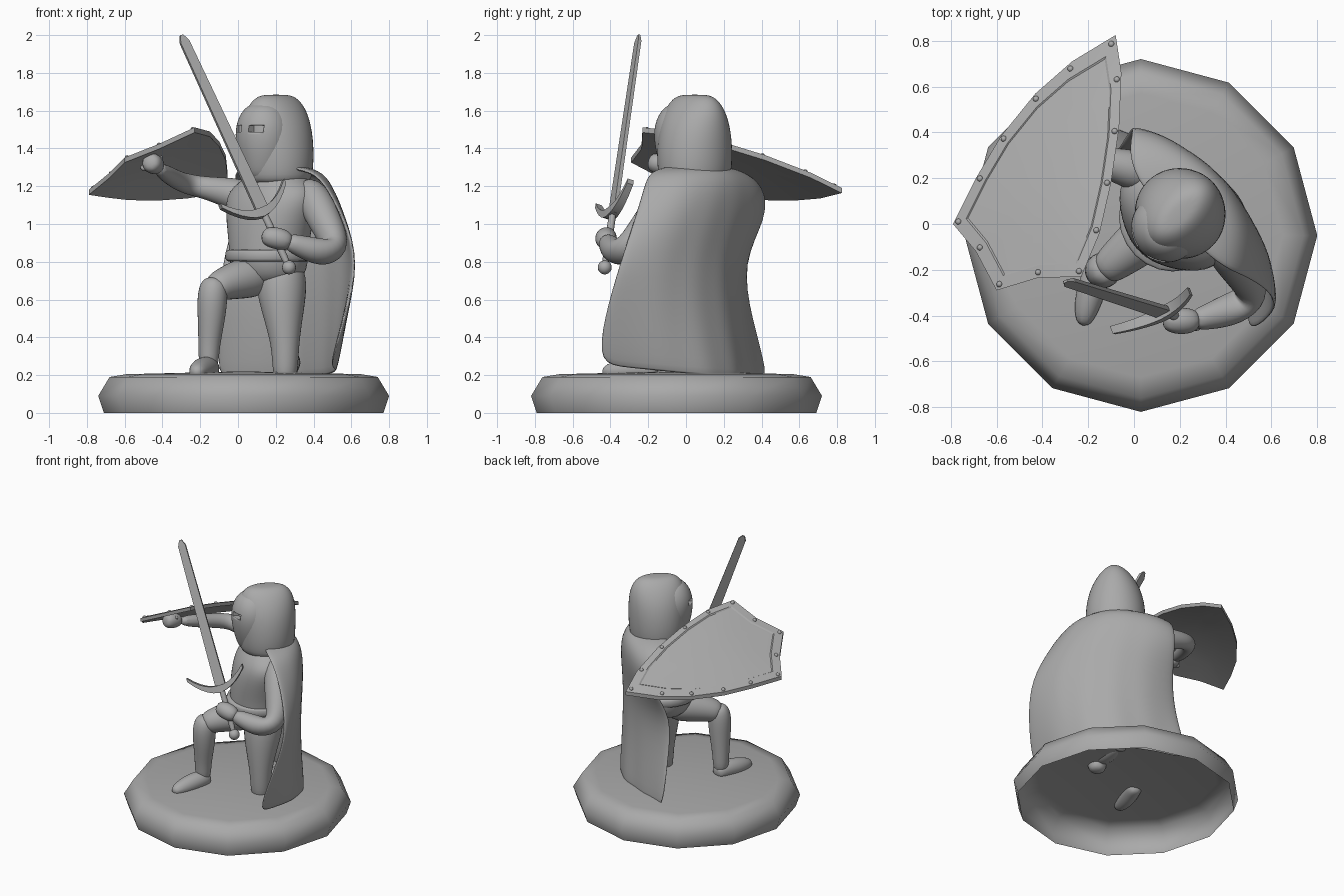
import bpy, bmesh, math
from mathutils import Vector, Matrix, Quaternion

old = bpy.data.objects.get("Cube")
if old:
    bpy.data.objects.remove(old, do_unlink=True)

stone = bpy.data.materials.new("stone_grey")
stone.use_nodes = True
GREY = (0.4, 0.4, 0.4, 1)
stone.diffuse_color = GREY
stone.node_tree.nodes["Principled BSDF"].inputs["Base Color"].default_value = GREY


def finish(name, bm, subdiv=0, angle=40, thick=0):
    """Turn a bmesh into a smooth object with optional thickness and subdivision."""
    bmesh.ops.remove_doubles(bm, verts=bm.verts, dist=0.00001)
    bmesh.ops.recalc_face_normals(bm, faces=bm.faces)
    mesh = bpy.data.meshes.new(name)
    bm.to_mesh(mesh)
    bm.free()
    ob = bpy.data.objects.new(name, mesh)
    bpy.context.collection.objects.link(ob)
    mesh.materials.append(stone)
    bpy.ops.object.select_all(action='DESELECT')
    ob.select_set(True)
    bpy.context.view_layer.objects.active = ob
    bpy.ops.object.shade_smooth_by_angle(angle=math.radians(angle))
    if thick:
        mod = ob.modifiers.new("thickness", 'SOLIDIFY')
        mod.thickness, mod.offset = thick, 0
    if subdiv:
        ob.modifiers.new("smooth", 'SUBSURF').levels = subdiv
        ob.modifiers["smooth"].render_levels = subdiv
    return ob


def skin(name, rings, closed=True, caps=True, **opts):
    """Bridge a list of equal point rows into one surface."""
    bm = bmesh.new()
    rows = [[bm.verts.new(p) for p in ring] for ring in rings]
    n = len(rows[0])
    for a, b in zip(rows, rows[1:]):
        for i in range(n if closed else n - 1):
            j = (i + 1) % n
            bm.faces.new((a[i], a[j], b[j], b[i]))
    if caps:
        bm.faces.new(rows[0])
        bm.faces.new(rows[-1])
    return finish(name, bm, **opts)


def circle(n, rx, ry):
    return [Vector((rx * math.cos(math.tau * i / n), ry * math.sin(math.tau * i / n), 0))
            for i in range(n)]


def limb(name, path, subdiv=2):
    """Round tube through (x, y, z, radius) points, carried along without twist."""
    pts = [Vector(p[:3]) for p in path]
    rings, turn, last = [], Quaternion(), Vector((0, 0, 1))
    for i, p in enumerate(path):
        way = pts[min(i + 1, len(pts) - 1)] - pts[max(i - 1, 0)]
        turn = last.rotation_difference(way) @ turn
        last = way
        rings.append([pts[i] + turn @ c for c in circle(8, p[3] * 1.08, p[3] * 1.08)])
    return skin(name, rings, subdiv=subdiv, angle=80)


def body(u, b, z):
    """Body axes (side, back, up) to world: the figure faces diagonally."""
    return Vector(((b - u) * math.sqrt(0.5), (b + u) * math.sqrt(0.5), z))


def loft(name, rings, subdiv=2):
    """Stack of ellipses (side, back, z, half width, half depth)."""
    return skin(name, [[body(u + c.x, b + c.y, z) for c in circle(12, w * 1.04, d * 1.04)]
                       for u, b, z, w, d in rings], subdiv=subdiv, angle=80)


# Hollow twelve-sided base
skin("base", [[c + Vector((0.03, -0.05, z)) for c in circle(12, r, r)]
              for r, z in ((0.74, 0), (0.77, 0.09), (0.71, 0.19), (0.62, 0.205), (0, 0.22))],
     caps=False, angle=60)

# Torso and belt
loft("torso", [(-0.1, 0.14, 0.66, 0.15, 0.13), (-0.1, 0.13, 0.76, 0.22, 0.2),
               (-0.1, 0.13, 0.88, 0.22, 0.2), (-0.1, 0.14, 1.05, 0.27, 0.2),
               (-0.1, 0.16, 1.18, 0.3, 0.18), (-0.11, 0.18, 1.26, 0.15, 0.13),
               (-0.11, 0.18, 1.32, 0.11, 0.11)])
loft("belt", [(-0.1, 0.13, z, 0.235, 0.225) for z in (0.795, 0.81, 0.855, 0.87)], subdiv=1)

# Hood and the helmet showing through its opening
HEAD = 0.175
loft("hood", [(-0.11, HEAD, z, w, d) for z, w, d in
              ((1.2, 0.17, 0.16), (1.25, 0.2, 0.19), (1.38, 0.205, 0.2), (1.52, 0.18, 0.2),
               (1.62, 0.125, 0.18), (1.675, 0.07, 0.13), (1.685, 0.03, 0.07))])
helmet = loft("helmet", [(-0.11, HEAD - 0.09, z, w, d) for z, w, d in
                         ((1.22, 0.08, 0.09), (1.3, 0.12, 0.12), (1.42, 0.155, 0.15),
                          (1.53, 0.155, 0.15), (1.61, 0.11, 0.11), (1.64, 0.06, 0.06))])

# Eye slots cut into the helmet
bm = bmesh.new()
for side in (-1, 1):
    place = Matrix.Translation(body(-0.11 + side * 0.065, HEAD - 0.22, 1.505))
    turn = Matrix.Rotation(math.radians(135), 4, 'Z')
    bmesh.ops.create_cube(bm, size=1, matrix=place @ turn @ Matrix.Diagonal((0.075, 0.09, 0.035, 1)))
slots = finish("eye_slot_cutter", bm)
slots.hide_render = True
slots.hide_viewport = True
cut = helmet.modifiers.new("eye_slots", 'BOOLEAN')
cut.operation, cut.object = 'DIFFERENCE', slots

# Cloak: rows of (z, left edge, right edge, left depth, right depth, back depth, roundness)
rows = [(1.3, -0.24, 0.02, 0.12, 0.12, 0.28, 0.7), (1.28, -0.42, 0.22, 0.14, 0.17, 0.37, 0.6),
        (1.2, -0.49, 0.3, 0.17, 0.29, 0.41, 0.6), (1.03, -0.59, 0.31, 0.2, 0.29, 0.4, 0.6),
        (0.8, -0.7, 0.27, 0.2, 0.13, 0.37, 0.7), (0.5, -0.71, 0.31, 0.08, 0.17, 0.38, 0.75),
        (0.17, -0.68, 0.4, 0.0, 0.22, 0.42, 1.0)]
cloak = []
for z, left, right, dl, dr, back, power in rows:
    row = []
    for i in range(11):
        t = i / 10
        edge = dl + (dr - dl) * t
        arch = math.sin(math.pi * t) ** power
        fold = 0.008 * math.cos(i * math.pi) * (1.3 - z)
        lift = 0.08 * (1 - t) ** 3 if z < 0.3 else 0
        row.append(body(left + (right - left) * t, edge + (back - edge) * arch + fold, z + lift))
    cloak.append(row)
skin("cloak", cloak, closed=False, caps=False, thick=0.025, subdiv=2, angle=80)

# Forward leg with planted boot
limb("right_thigh", [(0.14, 0.02, 0.74, 0.12), (0.02, -0.08, 0.71, 0.11),
                     (-0.09, -0.17, 0.68, 0.085), (-0.14, -0.21, 0.65, 0.07)])
limb("right_shin", [(-0.12, -0.19, 0.72, 0.06), (-0.135, -0.205, 0.64, 0.085), (-0.14, -0.2, 0.5, 0.075),
                    (-0.155, -0.19, 0.34, 0.055), (-0.155, -0.19, 0.22, 0.055)])
limb("right_boot", [(-0.14, -0.14, 0.23, 0.05), (-0.16, -0.21, 0.24, 0.065),
                    (-0.2, -0.33, 0.225, 0.065), (-0.225, -0.45, 0.215, 0.035)])

# Kneeling leg, shin folded back under the cloak
limb("left_thigh", [(0.22, 0.0, 0.8, 0.12), (0.23, -0.03, 0.68, 0.145), (0.24, -0.07, 0.5, 0.105),
                    (0.25, -0.09, 0.36, 0.075), (0.25, -0.09, 0.24, 0.07), (0.25, -0.09, 0.16, 0.055)])
limb("left_shin", [(0.25, -0.09, 0.27, 0.07), (0.26, 0.04, 0.27, 0.075), (0.28, 0.2, 0.26, 0.05)])
limb("left_boot", [(0.27, 0.18, 0.34, 0.05), (0.28, 0.2, 0.26, 0.05), (0.28, 0.19, 0.19, 0.035)])

# Sword arm
limb("left_arm", [(0.34, -0.02, 1.2, 0.07), (0.4, -0.1, 1.14, 0.1), (0.47, -0.2, 1.0, 0.09),
                  (0.53, -0.31, 0.86, 0.075), (0.44, -0.37, 0.845, 0.08), (0.31, -0.41, 0.89, 0.055),
                  (0.26, -0.42, 0.91, 0.045)])
limb("left_hand", [(0.29, -0.42, 0.9, 0.045), (0.21, -0.425, 0.925, 0.065), (0.12, -0.42, 0.94, 0.045)])

# Shield arm
limb("right_arm", [(0.06, 0.22, 1.13, 0.09), (-0.02, 0.24, 1.16, 0.09), (-0.16, 0.28, 1.19, 0.06),
                   (-0.27, 0.27, 1.21, 0.055), (-0.34, 0.14, 1.24, 0.05), (-0.43, -0.09, 1.3, 0.04)])
limb("right_hand", [(-0.42, -0.07, 1.3, 0.04), (-0.45, -0.14, 1.32, 0.06), (-0.47, -0.2, 1.33, 0.045)])

# Sword, built along its own axis from the pommel
pommel = Vector((0.27, -0.43, 0.77))
axis = Vector((-0.57, 0.18, 1.23))
length = axis.length
axis.normalize()
wide = Vector((0.34, 0.17, 0.13))
wide = (wide - axis * wide.dot(axis)).normalized()
flat = axis.cross(wide)
CORNERS = ((1, -1), (1, 1), (-1, 1), (-1, -1))


def sword(x, y, z):
    return pommel + wide * x + flat * y + axis * z


skin("sword_blade", [[sword(i * w, j * t, z) for i, j in CORNERS] for z, w, t in
                     ((0.31, 0.036, 0.011), (length - 0.04, 0.026, 0.009), (length, 0.009, 0.005))], angle=20)
limb("sword_grip", [(*sword(0, 0, z), 0.02) for z in (0, 0.12, 0.24, 0.36)], subdiv=1)
guard = []
for k in range(-5, 6):
    x, taper = 0.04 * k, 1 - 0.12 * abs(k)
    guard.append([sword(x - 0.015, i * (0.012 + 0.015 * taper), 0.325 + 2.8 * x * x + j * (0.005 + 0.02 * taper))
                  for i, j in CORNERS])
skin("sword_guard", guard, angle=30)
bm = bmesh.new()
bmesh.ops.create_uvsphere(bm, u_segments=16, v_segments=10, radius=0.037, matrix=Matrix.Translation(pommel))
finish("sword_pommel", bm, angle=80)

# Shield: outline, raised rim, sunken panel and rivets
outline = [(-0.08, 0.825), (-0.27, 0.71), (-0.43, 0.57), (-0.58, 0.385), (-0.69, 0.2), (-0.79, 0.0),
           (-0.69, -0.12), (-0.6, -0.29), (-0.42, -0.235), (-0.23, -0.23), (-0.15, -0.04),
           (-0.1, 0.18), (-0.065, 0.42), (-0.055, 0.66)]
hub = Vector((-0.38, 0.16))


def on_shield(x, y, s, up):
    """Point scaled towards the hub, on a shield domed and bent along its length."""
    dx, dy = (x - hub.x) * s, (y - hub.y) * s
    bend = 0.03 - 0.078 * (0.42 * dx + 0.905 * dy) ** 2
    return Vector((hub.x + dx, hub.y + dy, 1.28 + 0.45 * dx - 0.335 * dy + bend + 0.025 * (1 - s * s) + up))


levels = ((0, -0.02), (0.5, -0.02), (1, -0.017), (1, 0.01), (0.86, 0.01),
          (0.84, 0.003), (0.5, 0.003), (0, 0.003))
skin("shield", [[on_shield(x, y, s, up) for x, y in outline] for s, up in levels],
     caps=False, angle=25)
bm = bmesh.new()
for x, y in outline:
    spot = Matrix.Translation(on_shield(x, y, 0.94, 0.006))
    bmesh.ops.create_uvsphere(bm, u_segments=10, v_segments=6, radius=0.014, matrix=spot)
finish("shield_rivets", bm, angle=80)
limb("shield_strap", [(*on_shield(x, -0.14, 1, z), 0.015) for x, z in
                      ((-0.52, -0.03), (-0.49, -0.07), (-0.43, -0.07), (-0.4, -0.03))], subdiv=1)
